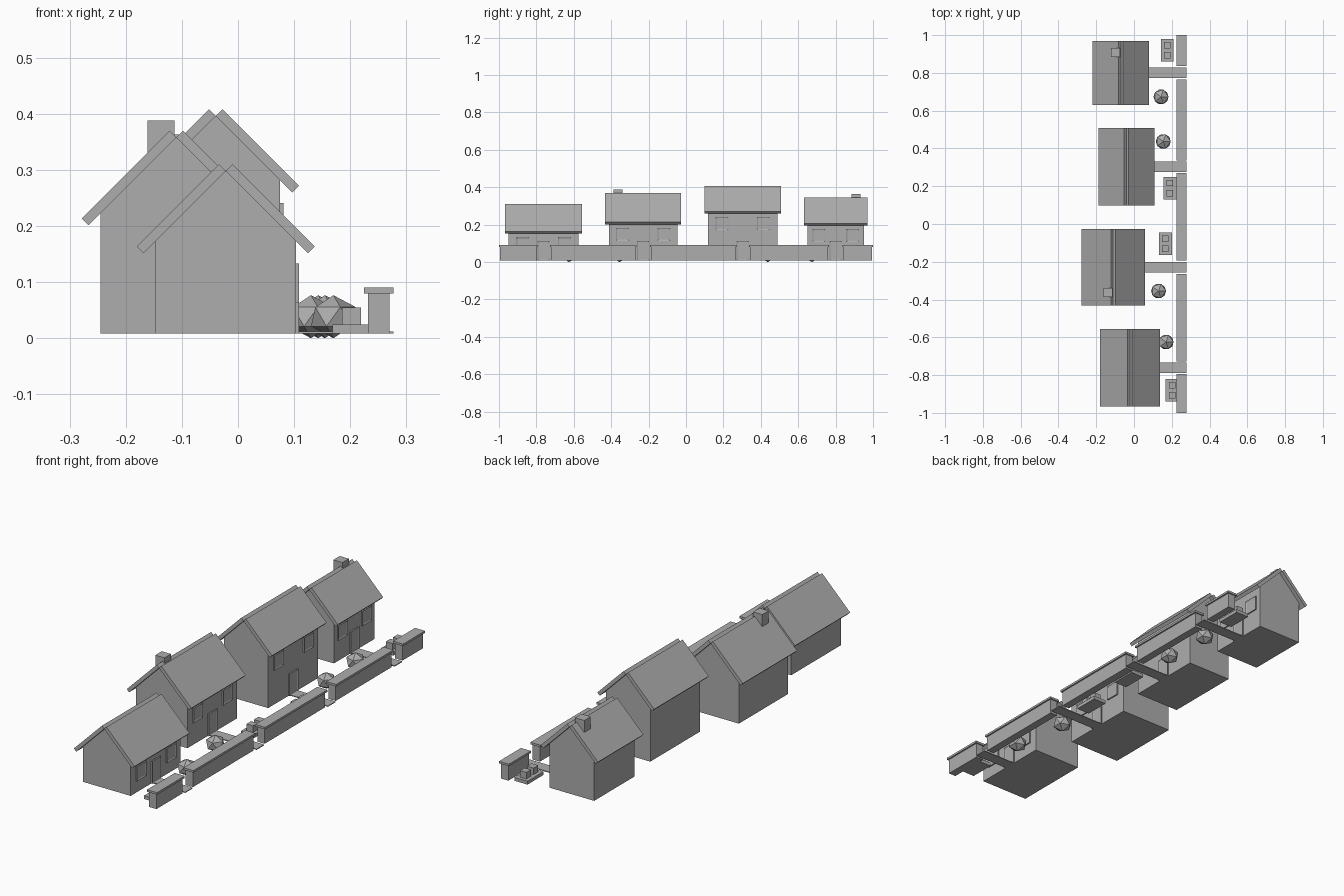
import bpy, bmesh, math
from mathutils import Matrix, Vector

if "Cube" in bpy.data.objects:
    bpy.data.objects.remove(bpy.data.objects["Cube"])

grey = bpy.data.materials.new("plain grey")
grey.diffuse_color = (0.42, 0.42, 0.42, 1)
grey.use_nodes = True
grey.node_tree.nodes["Principled BSDF"].inputs["Base Color"].default_value = grey.diffuse_color
BASE = 0.008   # ground level of the houses


def add(name, bm):
    bmesh.ops.recalc_face_normals(bm, faces=bm.faces)
    me = bpy.data.meshes.new(name)
    bm.to_mesh(me)
    bm.free()
    me.materials.append(grey)
    ob = bpy.data.objects.new(name, me)
    bpy.context.collection.objects.link(ob)
    return ob


def box(name, x, y, z):
    bm = bmesh.new()
    bmesh.ops.create_cube(bm, size=1)
    for v in bm.verts:
        for i, (lo, hi) in enumerate((x, y, z)):
            v.co[i] = lo if v.co[i] < 0 else hi
    return add(name, bm)


def prism(name, profile, y0, y1):
    """Extrude an xz profile along y."""
    bm = bmesh.new()
    f = bm.faces.new([bm.verts.new((x, y0, z)) for x, z in profile])
    r = bmesh.ops.extrude_face_region(bm, geom=[f])
    verts = [g for g in r["geom"] if isinstance(g, bmesh.types.BMVert)]
    bmesh.ops.translate(bm, verts=verts, vec=(0, y1 - y0, 0))
    return add(name, bm)


def panel(name, x, y, z, rim):
    """Thin framed plate on the street wall with a recessed middle."""
    bm = bmesh.new()
    bmesh.ops.create_cube(bm, size=1)
    for v in bm.verts:
        for i, (lo, hi) in enumerate((x, y, z)):
            v.co[i] = lo if v.co[i] < 0 else hi
    bm.normal_update()
    face = [f for f in bm.faces if f.normal.x > 0.9]
    bmesh.ops.inset_region(bm, faces=face, thickness=rim)
    bmesh.ops.translate(bm, verts=face[0].verts, vec=(-0.003, 0, 0))
    add(name, bm)


def house(cx, half, apex, y0, y1, chimney, bed, bush):
    wall_x, eave, mid = cx + half, apex - half, (y0 + y1) / 2
    # walls with gables
    prism("house_body", [(cx - half, BASE), (wall_x, BASE), (wall_x, eave),
                         (cx, apex), (cx - half, eave)], y0, y1)
    # roof slabs meeting at their lower ridge corners
    t, run = 0.012, half + 0.0215
    for s in (-1, 1):
        prism("roof_slab", [(cx, apex), (cx + s * t, apex + t),
                            (cx + s * (run + t), apex - run + t),
                            (cx + s * run, apex - run)], y0 - 0.019, y1 + 0.019)
    # door, windows and path
    panel("door", (wall_x - 0.003, wall_x + 0.006), (mid - 0.033, mid + 0.033),
          (BASE, 0.113), 0.008)
    for s in (-1, 1):
        wy = mid + s * (y1 - y0) * 0.3
        panel("window", (wall_x - 0.003, wall_x + 0.006), (wy - 0.035, wy + 0.035),
              (eave - 0.11, eave - 0.04), 0.009)
    box("path", (wall_x, 0.277), (mid - 0.028, mid + 0.028), (BASE, 0.012))
    # chimney
    if chimney is not None:
        px = cx - 0.027
        box("chimney", (px - 0.024, px + 0.024), (chimney - 0.024, chimney + 0.024),
            (apex - 0.09, apex + 0.03))
    # flower bed with two planted blocks
    bx, by = bed
    box("flower_bed", (bx - 0.034, bx + 0.034), (by - 0.06, by + 0.06), (BASE, 0.024))
    for s in (-1, 1):
        py = by + s * 0.027
        box("flower_block", (bx - 0.017, bx + 0.017), (py - 0.017, py + 0.017),
            (0.024, 0.055))
    # low-poly bush
    bm = bmesh.new()
    bmesh.ops.create_icosphere(bm, subdivisions=1, radius=0.0445)
    bmesh.ops.scale(bm, verts=bm.verts, vec=(1, 1, 0.86))
    bmesh.ops.translate(bm, verts=bm.verts, vec=(*bush, 0.0383))
    add("bush", bm)


house(-0.022, 0.125, 0.298, -0.948, -0.575, None, (0.202, -0.88), (0.17, -0.625))
house(-0.110, 0.135, 0.358, -0.413, -0.045, -0.363, (0.166, -0.105), (0.13, -0.355))
house(-0.040, 0.115, 0.396, 0.118, 0.488, None, (0.190, 0.19), (0.155, 0.437))
house(-0.070, 0.116, 0.333, 0.650, 0.951, 0.908, (0.176, 0.92), (0.143, 0.673))

# garden wall segments with coping
for a, b in ((-1, -0.793), (-0.728, -0.265), (-0.193, 0.271), (0.337, 0.765), (0.836, 1)):
    box("garden_wall", (0.232, 0.27), (a + 0.006, b - 0.006), (BASE, 0.08))
    box("wall_coping", (0.225, 0.277), (a, b), (0.08, 0.09))
